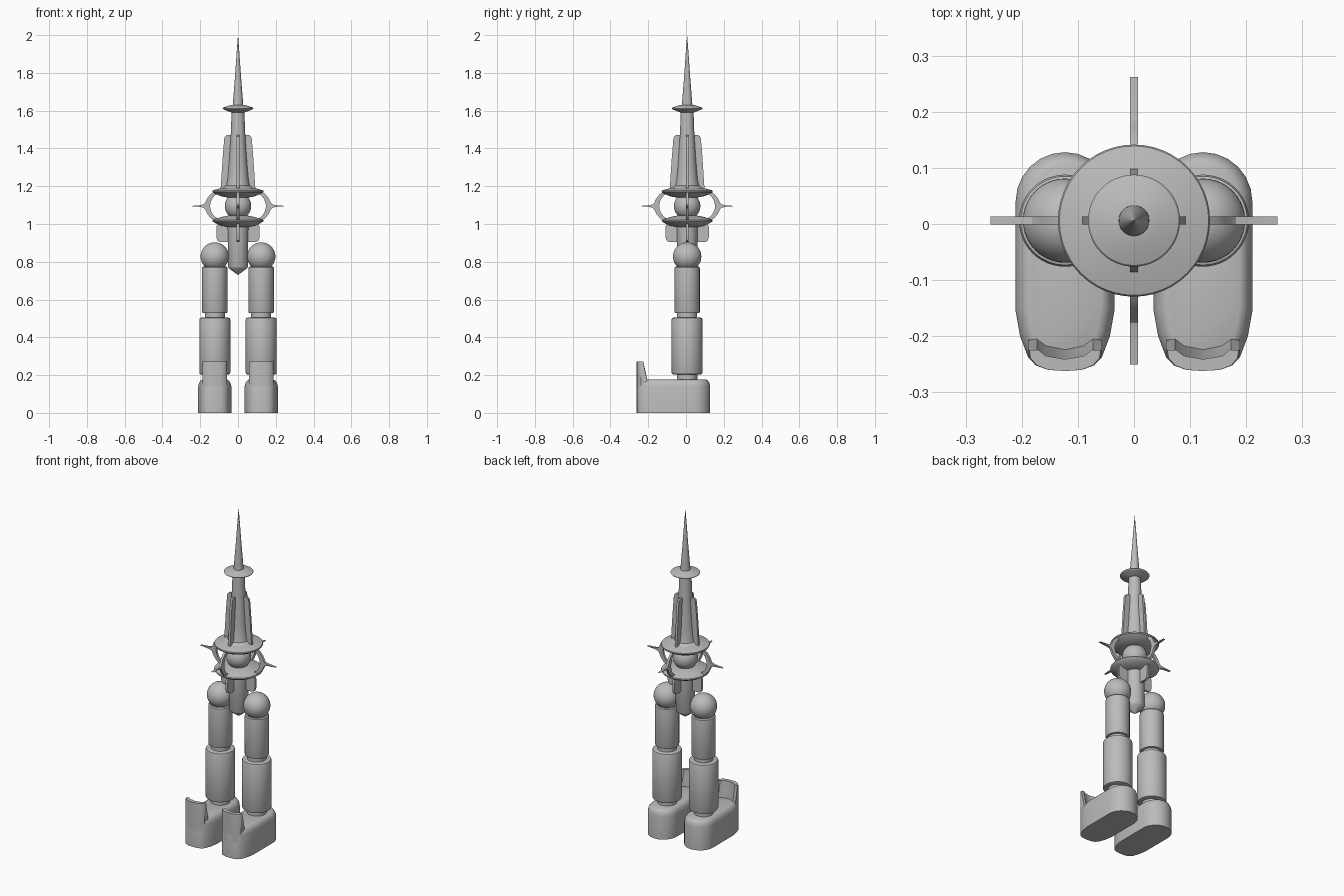
import bpy, bmesh, math

YC = 0.006      # spire and legs axis
LEG_X = 0.123

grey = bpy.data.materials.new("plain grey")
grey.diffuse_color = (0.5, 0.5, 0.5, 1)


def finish(name, bm, angle=35):
    bmesh.ops.remove_doubles(bm, verts=bm.verts, dist=1e-5)
    bmesh.ops.recalc_face_normals(bm, faces=bm.faces)
    for f in bm.faces:
        f.smooth = True
    me = bpy.data.meshes.new(name)
    bm.to_mesh(me)
    bm.free()
    me.set_sharp_from_angle(angle=math.radians(angle))
    me.materials.append(grey)
    ob = bpy.data.objects.new(name, me)
    bpy.context.collection.objects.link(ob)
    return ob


def loft(name, rings, angle=35):
    """Skin closed rings of equal length and cap both ends."""
    bm = bmesh.new()
    vs = [[bm.verts.new(p) for p in r] for r in rings]
    n = len(vs[0])
    for a, b in zip(vs, vs[1:]):
        for i in range(n):
            j = (i + 1) % n
            bm.faces.new((a[i], a[j], b[j], b[i]))
    bm.faces.new(vs[0])
    bm.faces.new(vs[-1])
    return finish(name, bm, angle)


def lathe(name, profile, x=0.0, n=48):
    """Turn an (r, z) profile about the vertical axis at x."""
    return loft(name, [[(x + max(r, 1e-4) * math.cos(2 * math.pi * i / n),
                         YC + max(r, 1e-4) * math.sin(2 * math.pi * i / n), z)
                        for i in range(n)] for r, z in profile], 30)


def ball(name, x, z, r):
    bm = bmesh.new()
    bmesh.ops.create_uvsphere(bm, u_segments=40, v_segments=24, radius=r)
    bmesh.ops.translate(bm, verts=bm.verts, vec=(x, YC, z))
    return finish(name, bm, 60)


def four_plates(name, outline, half=0.007):
    """Upright plate from an (r, z) outline, repeated on four sides."""
    for k in range(4):
        c, s = round(math.cos(k * math.pi / 2)), round(math.sin(k * math.pi / 2))
        loft(f"{name}_{k + 1}",
             [[(r * c - t * s, YC + r * s + t * c, z) for r, z in outline]
              for t in (-half, half)], 30)


# Spire: needle, small disc, flared tower with saucer
lathe("needle", [(0.028, 1.61), (0.027, 1.64), (0.016, 1.78), (0.007, 1.91), (0, 2.0)])
lathe("small_disc", [(0.02, 1.588), (0.04, 1.592), (0.079, 1.608), (0.082, 1.612),
                     (0.079, 1.616), (0.045, 1.628), (0.02, 1.632)])
lathe("tower", [(0.034, 1.6), (0.037, 1.5), (0.043, 1.4), (0.05, 1.3), (0.056, 1.23),
                (0.062, 1.205), (0.078, 1.192), (0.1, 1.186), (0.05, 1.16)])
lathe("upper_saucer", [(0.05, 1.196), (0.09, 1.19), (0.133, 1.178), (0.1355, 1.174),
                       (0.133, 1.168), (0.115, 1.157), (0.09, 1.147), (0.06, 1.141), (0, 1.139)])
lathe("lower_saucer", [(0, 1.047), (0.05, 1.045), (0.09, 1.037), (0.133, 1.022),
                       (0.1355, 1.017), (0.133, 1.013), (0.115, 1.002), (0.09, 0.991),
                       (0.06, 0.985), (0, 0.984)])
ball("core_ball", 0, 1.095, 0.07)
lathe("lower_column", [(0.055, 1.0), (0.053, 0.775), (0.048, 0.765), (0, 0.73)])

# Fins above and below the saucers
four_plates("upper_fin", [(0.02, 1.185), (0.092, 1.185), (0.082, 1.34), (0.073, 1.45),
                          (0.069, 1.463), (0.06, 1.47), (0.02, 1.47)])
four_plates("lower_fin", [(0.02, 1.0), (0.108, 1.0), (0.115, 0.985), (0.115, 0.93),
                          (0.109, 0.912), (0.097, 0.905), (0.02, 0.905)])

# Cage ribs, each with an outward spike
outer_up = [(0.125, 1.172), (0.145, 1.158), (0.163, 1.136), (0.174, 1.112),
            (0.182, 1.104), (0.205, 1.099)]
inner_up = [(0.148, 1.095), (0.145, 1.115), (0.136, 1.135), (0.122, 1.152), (0.105, 1.163)]


def flip(pts):
    return [(r, 2.19 - z) for r, z in reversed(pts)]


four_plates("cage_rib", outer_up + [(0.256, 1.095)] + flip(outer_up)
            + flip(inner_up[1:]) + inner_up)

# Foot outline: rounded heel, straight sides, blunt toe (x half width, y)
toe = [(0.088, -0.155), (0.08, -0.2), (0.066, -0.237), (0.052, -0.252), (0.03, -0.26)]
heel = [(0.088 * math.cos(a), 0.04 + 0.088 * math.sin(a))
        for a in [math.pi * i / 12 for i in range(13)]]
outline = heel + [(-x, y) for x, y in toe] + [(0, -0.262)] + toe[::-1]

# Toe guard: thin curved wall, outer edge then inner edge
guard_out = [(-0.066, -0.225), (-0.064, -0.239), (-0.052, -0.252), (-0.03, -0.26), (0, -0.262),
             (0.03, -0.26), (0.052, -0.252), (0.064, -0.239), (0.066, -0.225)]
inner_top = [(0.05, -0.224), (0.036, -0.235), (0, -0.241), (-0.036, -0.235), (-0.05, -0.224)]
inner_low = [(0.05, -0.205), (0.034, -0.217), (0, -0.224), (-0.034, -0.217), (-0.05, -0.205)]
guard_low = [(x, y + (0.018 if abs(x) > 0.065 else 0)) for x, y in guard_out]

for side, sx in (("left", -1), ("right", 1)):
    x0 = sx * LEG_X
    # Leg segments
    ball(side + "_hip_ball", x0, 0.828, 0.075)
    lathe(side + "_thigh", [(0.06, 0.775), (0.066, 0.77), (0.067, 0.764), (0.067, 0.535),
                            (0.065, 0.53), (0.058, 0.528)], x0)
    lathe(side + "_knee", [(0.053, 0.54), (0.053, 0.49)], x0)
    lathe(side + "_shin", [(0.07, 0.505), (0.079, 0.502), (0.082, 0.495), (0.082, 0.213),
                           (0.079, 0.206), (0.07, 0.203)], x0)
    lathe(side + "_ankle", [(0.054, 0.21), (0.054, 0.165)], x0)
    # Foot with softened top edge
    rings = [[(x0 + x * kx, -0.067 + (y + 0.067) * ky, z) for x, y in outline]
             for z, kx, ky in ((0, 1, 1), (0.14, 1, 1), (0.158, 0.95, 0.98),
                               (0.171, 0.85, 0.94), (0.176, 0.74, 0.89))]
    loft(side + "_foot", rings)
    loft(side + "_toe_guard",
         [[(x0 + x, y, z) for x, y in ring]
          for z, ring in ((0.1, guard_low + inner_low), (0.176, guard_low + inner_low),
                          (0.262, guard_out + inner_top),
                          (0.273, [(x * 0.96, y) for x, y in guard_out + inner_top]))])
